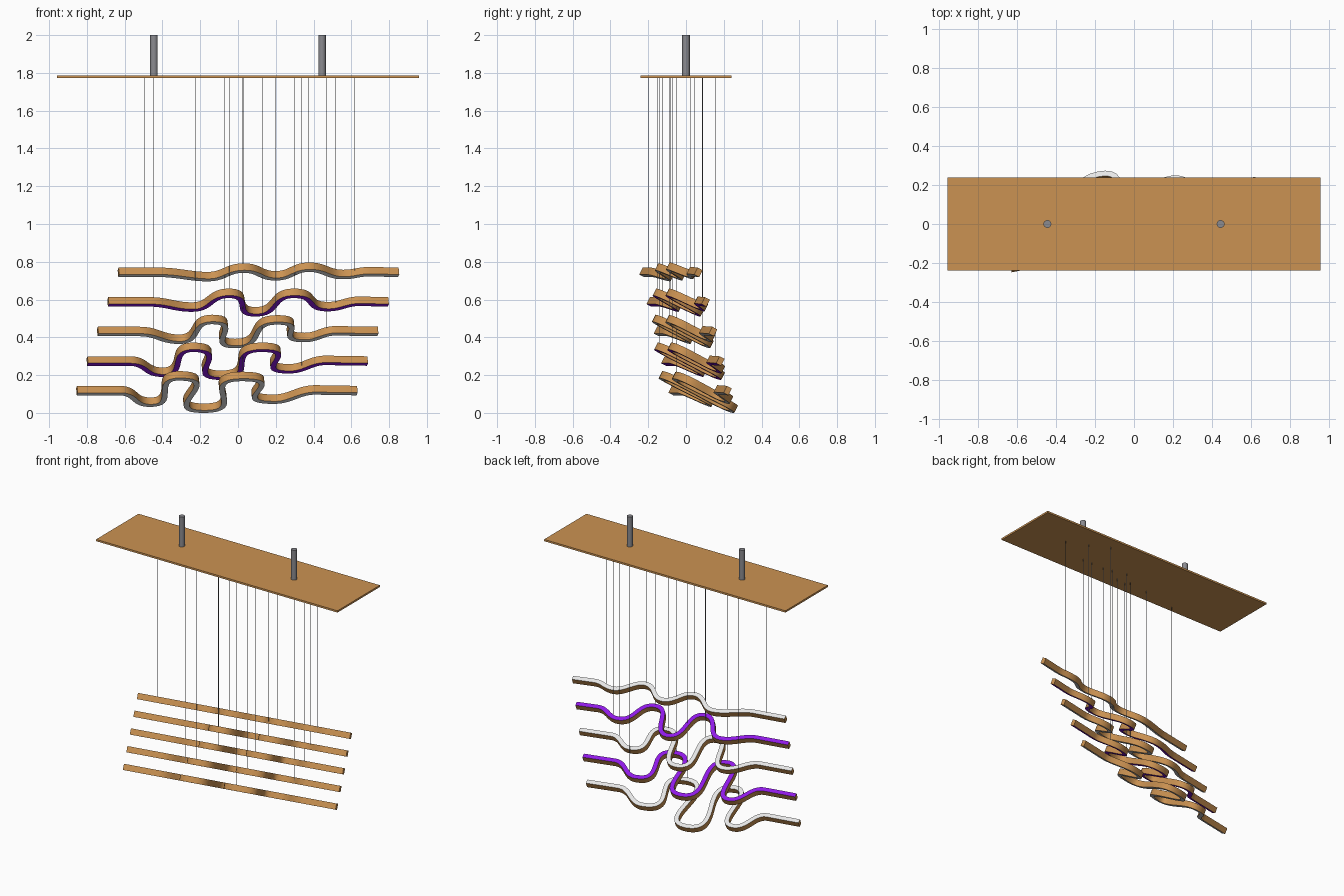
import bpy, bmesh, math
from mathutils import Vector

if "Cube" in bpy.data.objects:
    bpy.data.objects.remove(bpy.data.objects["Cube"])


def material(name, rgb):
    m = bpy.data.materials.new(name)
    m.diffuse_color = (*rgb, 1)
    m.use_nodes = True
    m.node_tree.nodes["Principled BSDF"].inputs["Base Color"].default_value = m.diffuse_color
    return m


WOOD = material("warm wood", (0.60, 0.29, 0.085))
WHITE = material("white light", (0.80, 0.80, 0.80))
PURPLE = material("purple light", (0.33, 0.012, 0.95))
METAL = material("grey metal", (0.26, 0.26, 0.28))

# Tilted plane shared by all wave bands
E1 = Vector((0.981, 0.193, 0)).normalized()
E2 = Vector((0.172, -0.874, 0.455)).normalized()
N = E2.cross(E1).normalized()
HALF_LEN, THICK, WIDTH = 0.755, 0.030, 0.041
PLATE_Z = 1.78

# Trough / crest positions (u, v) of each band, bottom to top
WAVES = [
    [(-.335, -.135), (-.235, .172), (-.035, -.205), (.107, .165), (.325, -.10)],
    [(-.327, -.13), (-.214, .16), (-.005, -.165), (.158, .16), (.35, -.09)],
    [(-.30, -.09), (-.162, .14), (.01, -.14), (.19, .135), (.37, -.07)],
    [(-.292, -.06), (-.121, .10), (.06, -.115), (.23, .10), (.441, -.055)],
    [(-.265, -.05), (-.088, .05), (.10, -.04), (.264, .06), (.46, -.025)],
]
# Handle lengths per segment for the bottom and the top band
HANDLES_LOW = (.10, .15, .26, .25, .27, .09)
HANDLES_HIGH = (.09, .09, .085, .085, .08, .06)


def centre(i):
    return Vector((-0.112 + 0.055 * i, 0.075 - 0.0388 * i, 0.118 + 0.1565 * i))


def wave_path(i):
    """Flat ends joined by level-handled cubic segments."""
    last = .53 if i < 3 else .60
    knots = [(-.53, 0)] + WAVES[i] + [(last, .008)]
    pts = [(-HALF_LEN, 0)]
    for k in range(6):
        (u0, v0), (u1, v1) = knots[k], knots[k + 1]
        h = HANDLES_LOW[k] + (HANDLES_HIGH[k] - HANDLES_LOW[k]) * i / 4
        for s in range(18):
            t = s / 18
            a, b, c, d = (1-t)**3, 3*t*(1-t)**2, 3*t*t*(1-t), t**3
            pts.append((a*u0 + b*(u0+h) + c*(u1-h) + d*u1, (a+b)*v0 + (c+d)*v1))
    return pts + [knots[-1], (HALF_LEN, 0)]


def add_mesh(name, bm, mats, smooth=None):
    bmesh.ops.recalc_face_normals(bm, faces=bm.faces)
    me = bpy.data.meshes.new(name)
    bm.to_mesh(me)
    bm.free()
    for m in mats:
        me.materials.append(m)
    ob = bpy.data.objects.new(name, me)
    bpy.context.collection.objects.link(ob)
    if smooth:
        bpy.ops.object.select_all(action='DESELECT')
        ob.select_set(True)
        bpy.context.view_layer.objects.active = ob
        bpy.ops.object.shade_smooth_by_angle(angle=math.radians(smooth))
    return ob


def wave_band(i):
    pts, c = wave_path(i), centre(i)
    bm = bmesh.new()
    rings = []
    for k, (u, v) in enumerate(pts):
        p, q = pts[max(k - 1, 0)], pts[min(k + 1, len(pts) - 1)]
        du, dv = q[0] - p[0], q[1] - p[1]
        ln = math.hypot(du, dv)
        side = (E1 * -dv + E2 * du) * (THICK / 2 / ln)
        o, up = c + E1 * u + E2 * v, N * (WIDTH / 2)
        rings.append([bm.verts.new(x) for x in
                      (o - side - up, o + side - up, o + side + up, o - side + up)])
    for a, b in zip(rings, rings[1:]):
        for j in range(4):
            f = bm.faces.new((a[j], a[(j+1) % 4], b[(j+1) % 4], b[j]))
            f.material_index = 1 if j in (0, 2) else 0   # glowing flat faces
    bm.faces.new(rings[0])
    bm.faces.new(rings[-1])
    add_mesh(f"wave_band_{i + 1}", bm, (WOOD, PURPLE if i % 2 else WHITE), 35)


def cylinder(name, x, y, z0, z1, r, sides, smooth=None):
    bm = bmesh.new()
    bmesh.ops.create_cone(bm, cap_ends=True, segments=sides, radius1=r, radius2=r, depth=z1 - z0)
    bmesh.ops.translate(bm, verts=bm.verts, vec=(x, y, (z0 + z1) / 2))
    add_mesh(name, bm, (METAL,), smooth)


# Wave bands
for i in range(5):
    wave_band(i)

# Suspension wires: positions along each band
WIRES = [(.11,), (-.38, -.20, .16, .41), (-.09, .18, .48), (-.12, .235, .48),
         (-.615, -.09, .26, .52)]
for i, us in enumerate(WIRES):
    path = wave_path(i)
    for k, u in enumerate(us):
        near = [v for pu, v in path if abs(pu - u) < 0.025]
        v = max(near) if near else 0
        p = centre(i) + E1 * u + E2 * v
        cylinder(f"wire_{i + 1}_{k + 1}", p.x, p.y, p.z, PLATE_Z, 0.0015, 6)

# Ceiling plate
bm = bmesh.new()
bmesh.ops.create_cube(bm, size=1)
bmesh.ops.scale(bm, verts=bm.verts, vec=(1.914, 0.48, 0.013))
bmesh.ops.translate(bm, verts=bm.verts, vec=(0, 0, PLATE_Z))
add_mesh("ceiling_plate", bm, (WOOD,))

# Mounting rods
for name, x in (("left_rod", -.445), ("right_rod", .445)):
    cylinder(name, x, 0, PLATE_Z, 2.0, 0.02, 24, 35)
